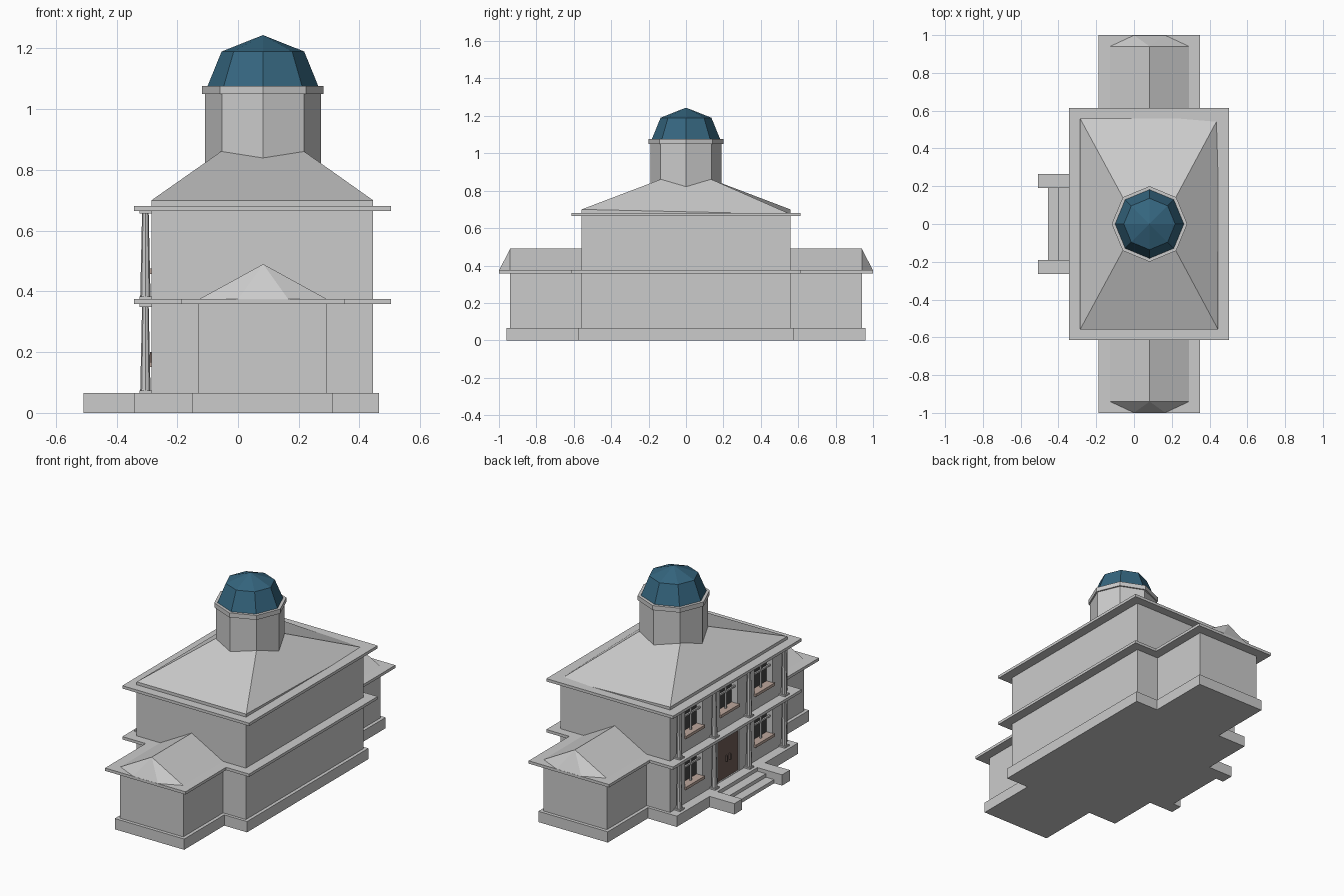
import bpy, bmesh, math
from mathutils import Vector

if "Cube" in bpy.data.objects:
    bpy.data.objects.remove(bpy.data.objects["Cube"])

CX = 0.081           # building axis in x
FLOOR = 0.065        # top of the plinth
WALL = -0.285        # porch-side wall plane


def material(name, rgb):
    m = bpy.data.materials.new(name)
    m.diffuse_color = (*rgb, 1)
    m.use_nodes = True
    m.node_tree.nodes["Principled BSDF"].inputs["Base Color"].default_value = m.diffuse_color
    return m


def finish(name, bm, mat=None):
    bmesh.ops.recalc_face_normals(bm, faces=bm.faces)
    me = bpy.data.meshes.new(name)
    bm.to_mesh(me)
    bm.free()
    ob = bpy.data.objects.new(name, me)
    bpy.context.collection.objects.link(ob)
    if mat:
        me.materials.append(mat)
    return ob


def boxes(name, specs, mat=None):
    """One object from boxes given as (x0, x1, y0, y1, z0, z1)."""
    bm = bmesh.new()
    for s in specs:
        vs = bmesh.ops.create_cube(bm, size=1)["verts"]
        for v in vs:
            v.co = Vector([s[2 * i] if v.co[i] < 0 else s[2 * i + 1] for i in range(3)])
    return finish(name, bm, mat)


def lathe(name, profile, sides, centre, mat=None):
    """Stack rings (radius, z) into a faceted solid; radius 0 closes to a point."""
    bm = bmesh.new()
    rings = []
    for r, z in profile:
        n = sides if r else 1
        rings.append([bm.verts.new((centre[0] + r * math.cos(2 * math.pi * k / sides),
                                    centre[1] + r * math.sin(2 * math.pi * k / sides), z))
                      for k in range(n)])
    for a, b in zip(rings, rings[1:]):
        for k in range(sides):
            j = (k + 1) % sides
            if len(b) == 1:
                bm.faces.new((a[k], a[j], b[0]))
            else:
                bm.faces.new((a[k], a[j], b[j], b[k]))
    for ring in (rings[0], rings[-1]):
        if len(ring) > 1:
            bm.faces.new(ring)
    return finish(name, bm, mat)


def hull(name, points):
    bm = bmesh.new()
    for p in points:
        bm.verts.new(p)
    bmesh.ops.convex_hull(bm, input=bm.verts)
    return finish(name, bm)


blue = material("dome_blue", (0.035, 0.13, 0.21))
brown = material("door_brown", (0.16, 0.11, 0.095))
sill_mat = material("sill_beige", (0.5, 0.38, 0.33))
dark = material("window_dark", (0.06, 0.06, 0.06))

# Plinth: main block and wings
boxes("main_plinth", [(-0.343, 0.465, -0.578, 0.578, 0, FLOOR)])
for side, s in (("front", -1), ("back", 1)):
    def span(a, b):
        return tuple(sorted((s * a, s * b)))
    boxes(side + "_wing_plinth", [(-0.15, 0.313, *span(0.5, 0.96), 0, FLOOR)])
    boxes(side + "_wing_walls", [(-0.13, 0.293, *span(0.5, 0.94), FLOOR, 0.36)])
    boxes(side + "_wing_cornice", [(-0.187, 0.35, *span(0.5, 1.0), 0.358, 0.375)])
    # Gable roof with a bulging hipped end
    hull(side + "_wing_roof", [(-0.127, s * 0.55, 0.375), (0.292, s * 0.55, 0.375),
                               (CX + 0.002, s * 0.55, 0.49), (CX + 0.002, s * 0.94, 0.49),
                               (-0.127, s * 0.94, 0.375), (0.292, s * 0.94, 0.375),
                               (0.0, s * 0.999, 0.375), (0.165, s * 0.999, 0.375)])

# Main walls and cornices
walls = boxes("main_walls", [(WALL, 0.445, -0.56, 0.56, FLOOR, 0.682)])
for name, z in (("middle_cornice", 0.358), ("top_cornice", 0.665)):
    boxes(name, [(-0.343, 0.503, -0.613, 0.613, z, z + 0.017)])

# Main roof: truncated hip up to the drum, one corner sagging slightly
bm = bmesh.new()
rects = []
for x0, x1, y, z in ((WALL, 0.445, 0.558, 0.67), (WALL, 0.445, 0.558, 0.70),
                     (CX - 0.138, CX + 0.138, 0.137, 0.86)):
    rects.append([bm.verts.new(p) for p in
                  ((x0, -y, z), (x1, -y, z), (x1, y, z), (x0, y, z))])
rects[1][2].co.z = 0.675
for a, b in zip(rects, rects[1:]):
    for k in range(4):
        j = (k + 1) % 4
        bm.faces.new((a[k], a[j], b[j], b[k]))
bm.faces.new(rects[0])
bm.faces.new(rects[-1])
finish("main_roof", bm)

# Octagonal drum, ledge and dome
axis = (CX + 0.001, 0)
lathe("drum", [(0.191, 0.72), (0.191, 1.052)], 8, axis)
lathe("drum_ledge", [(0.2, 1.05), (0.2, 1.077)], 8, axis)
lathe("dome", [(0.182, 1.077), (0.136, 1.19), (0, 1.244)], 8, axis, blue)

# Entrance steps between two cheek blocks
boxes("steps", [(-0.40, -0.343, -0.19, 0.19, 0, 0.043),
                (-0.455, -0.40, -0.19, 0.19, 0, 0.022)])
boxes("step_cheeks", [(-0.508, -0.343, 0.19, 0.265, 0, FLOOR),
                      (-0.508, -0.343, -0.265, -0.19, 0, FLOOR)])

# Two tiers of tapered columns with square bases and caps
PX = -0.305
for tier, z0, z1 in (("lower", FLOOR, 0.358), ("upper", 0.375, 0.665)):
    for i, y in enumerate((-0.5, -0.165, 0.165, 0.5)):
        lathe(f"{tier}_column_{i}", [(0.017, z0 + 0.008), (0.011, z1 - 0.009)], 8, (PX, y))
        boxes(f"{tier}_column_ends_{i}",
              [(PX - 0.02, PX + 0.02, y - 0.02, y + 0.02, z, z + 0.009)
               for z in (z0, z1 - 0.009)])

# Openings cut in the porch-side wall
openings = [(y, z) for z in (0.165, 0.472) for y in (-0.333, 0, 0.333)
            if not (y == 0 and z < 0.3)]
W, H, DEPTH = 0.085, 0.16, 0.045
cutter = boxes("opening_cutter",
               [(WALL - 0.02, WALL + DEPTH, y - W, y + W, z, z + H) for y, z in openings]
               + [(WALL - 0.02, WALL + 0.02, -0.1, 0.1, FLOOR + 0.002, 0.315)])
cutter.hide_render = True
cutter.hide_set(True)
cut = walls.modifiers.new("openings", "BOOLEAN")
cut.object = cutter
cut.solver = "EXACT"

# Windows: dark pane, cross bars and protruding sill
for i, (y, z) in enumerate(openings):
    boxes(f"window_pane_{i}", [(WALL + 0.04, WALL + DEPTH, y - W, y + W, z, z + H)], dark)
    boxes(f"window_bars_{i}",
          [(WALL + 0.015, WALL + 0.025, y - 0.005, y + 0.005, z, z + H),
           (WALL + 0.015, WALL + 0.025, y - W, y + W, z + 0.1, z + 0.11)])
    boxes(f"window_sill_{i}", [(WALL - 0.012, WALL + 0.04, y - W - 0.005, y + W + 0.005,
                                z - 0.014, z + 0.003)], sill_mat)

# Double door with handles
boxes("door_leaves", [(WALL + 0.008, WALL + 0.02, y, y + 0.096, FLOOR, 0.315)
                      for y in (-0.098, 0.002)], brown)
boxes("door_handles", [(WALL - 0.004, WALL + 0.01, y - 0.004, y + 0.004, 0.165, 0.2)
                       for y in (-0.016, 0.016)], brown)
